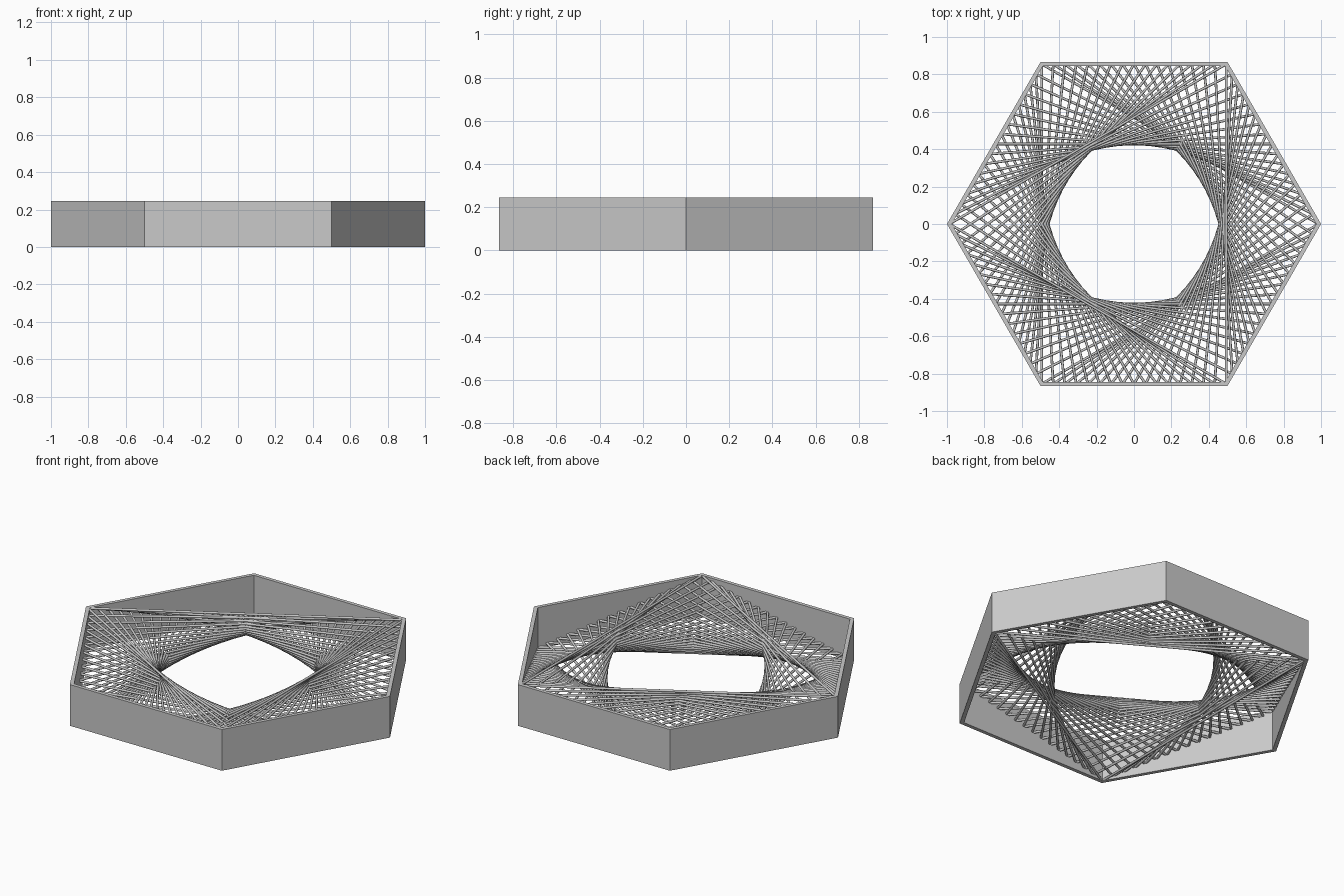
import bpy, bmesh, math
from mathutils import Vector

HEIGHT = 0.245
WALL = 0.022       # wall thickness across a flat
RADIUS = 0.007     # string radius
COUNT = 16         # divisions along each side

if "Cube" in bpy.data.objects:
    bpy.data.objects.remove(bpy.data.objects["Cube"])

grey = bpy.data.materials.new("mid_grey")
grey.use_nodes = True
colour = (0.59, 0.59, 0.59, 1)
grey.diffuse_color = colour
grey.node_tree.nodes["Principled BSDF"].inputs["Base Color"].default_value = colour


def corner(k, radius, z=0.0):
    a = math.radians(60 * k)
    return Vector((radius * math.cos(a), radius * math.sin(a), z))


def finish(bm, name):
    bmesh.ops.recalc_face_normals(bm, faces=bm.faces)
    mesh = bpy.data.meshes.new(name)
    bm.to_mesh(mesh)
    bm.free()
    mesh.materials.append(grey)
    obj = bpy.data.objects.new(name, mesh)
    bpy.context.collection.objects.link(obj)
    return obj


# Hexagonal frame: a rectangular section carried round six corners
inner = 1 - WALL / math.cos(math.radians(30))
section = [(1, 0), (1, HEIGHT), (inner, HEIGHT), (inner, 0)]
bm = bmesh.new()
rings = [[bm.verts.new(corner(k, r, z)) for r, z in section] for k in range(6)]
for k in range(6):
    a, b = rings[k], rings[(k + 1) % 6]
    for i in range(4):
        j = (i + 1) % 4
        bm.faces.new((a[i], b[i], b[j], a[j]))
finish(bm, "hexagon_frame")


# Strings: rows of ends zigzag low to high round the frame,
# and each end is tied to the matching one two sides along
def string_end(side, t):
    mid = (1 + inner) / 2
    low, high = RADIUS, HEIGHT - RADIUS
    start, stop = (low, high) if side % 2 == 0 else (high, low)
    return corner(side, mid, start).lerp(corner(side + 1, mid, stop), t)


def add_string(bm, p, q):
    d = q - p
    turn = d.to_track_quat('Z', 'Y').to_matrix().to_4x4()
    turn.translation = (p + q) / 2
    bmesh.ops.create_cone(bm, cap_ends=True, segments=8, radius1=RADIUS,
                          radius2=RADIUS, depth=d.length, matrix=turn)


for side in range(6):
    bm = bmesh.new()
    for i in range(COUNT + 1):
        t = i / COUNT
        add_string(bm, string_end(side, t), string_end(side + 2, t))
    strings = finish(bm, f"string_web_{side + 1}")
    bpy.ops.object.select_all(action='DESELECT')
    strings.select_set(True)
    bpy.context.view_layer.objects.active = strings
    bpy.ops.object.shade_smooth_by_angle(angle=math.radians(50))
